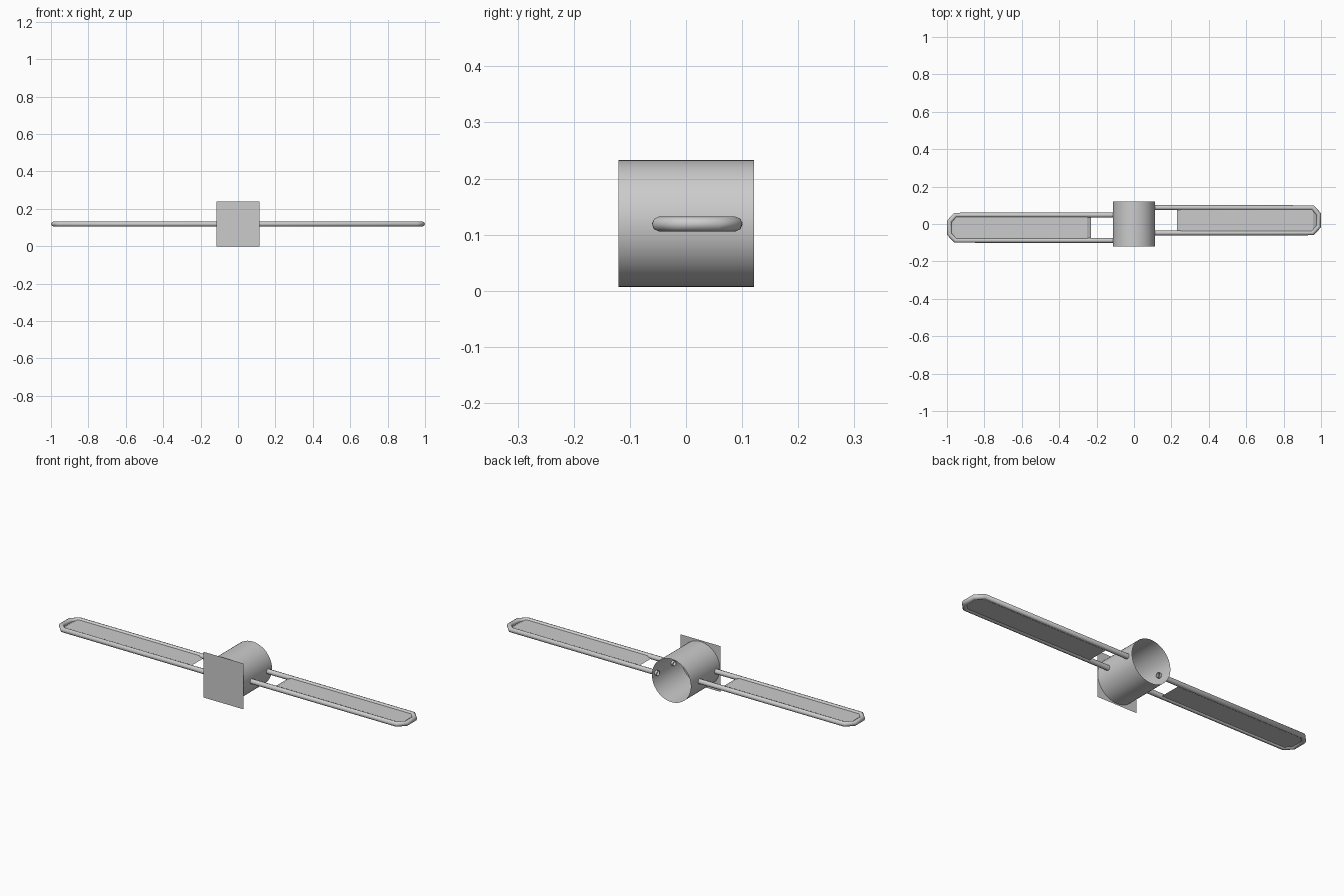
import bpy, bmesh
from math import pi
from mathutils import Matrix

if "Cube" in bpy.data.objects:
    bpy.data.objects.remove(bpy.data.objects["Cube"])

ZC = 0.12      # height of the hub axis
TUBE_R = 0.0132
Y0, Y1 = -0.048, 0.088   # centre lines of the two rails of the right arm


def finish(name, bm, smooth=False):
    bmesh.ops.recalc_face_normals(bm, faces=bm.faces)
    me = bpy.data.meshes.new(name)
    bm.to_mesh(me)
    bm.free()
    ob = bpy.data.objects.new(name, me)
    bpy.context.collection.objects.link(ob)
    if smooth:
        bpy.ops.object.select_all(action='DESELECT')
        ob.select_set(True)
        bpy.context.view_layer.objects.active = ob
        bpy.ops.object.shade_smooth_by_angle()
    return ob


# Open hub drum lying along y
bm = bmesh.new()
bmesh.ops.create_cone(bm, cap_ends=False, segments=48, radius1=0.113, radius2=0.113, depth=0.241,
                      matrix=Matrix.Translation((0, 0.0005, ZC)) @ Matrix.Rotation(pi / 2, 4, 'X'))
finish("hub_drum", bm, True)

# Square front plate closing the drum
bm = bmesh.new()
vs = [bm.verts.new((x, -0.12, z)) for x, z in
      ((-0.116, 0), (0.116, 0), (0.116, 0.24), (-0.116, 0.24))]
bm.faces.new(vs)
finish("front_plate", bm)


def arm(side, turn):
    # Bent tube frame with chamfered tip
    path = [(0.1, Y0), (0.955, Y0), (0.9868, Y0 + 0.034),
            (0.9868, Y1 - 0.034), (0.955, Y1), (0.1, Y1)]
    cu = bpy.data.curves.new(side + "_arm_frame", 'CURVE')
    cu.dimensions = '3D'
    cu.bevel_depth = TUBE_R
    cu.bevel_resolution = 2
    sp = cu.splines.new('POLY')
    sp.points.add(len(path) - 1)
    for p, (x, y) in zip(sp.points, path):
        p.co = (x, y, 0, 1)
    frame = bpy.data.objects.new(side + "_arm_frame", cu)
    bpy.context.collection.objects.link(frame)

    # Thin panel with sloping ends, narrowed at the tip
    bm = bmesh.new()
    rings = []
    for x0, x1, z, tip in ((0.252, 0.957, 0.005, 0.0), (0.23, 0.978, -0.006, 0.022)):
        rings.append([bm.verts.new(c) for c in (
            (x0, Y0, z), (0.957 - tip * 0.2, Y0, z), (x1, Y0 + tip, z),
            (x1, Y1 - tip, z), (0.957 - tip * 0.2, Y1, z), (x0, Y1, z))])
    top, low = rings
    bm.faces.new(top)
    bm.faces.new(low[::-1])
    for i in range(6):
        j = (i + 1) % 6
        bm.faces.new((top[i], low[i], low[j], top[j]))
    bmesh.ops.remove_doubles(bm, verts=bm.verts, dist=1e-5)
    panel = finish(side + "_arm_panel", bm)

    for ob in (frame, panel):
        ob.location = (0, 0, 0.119)
        ob.rotation_euler = (0, 0, turn)


# The two arms are half-turn copies of each other
arm("right", 0)
arm("left", pi)
